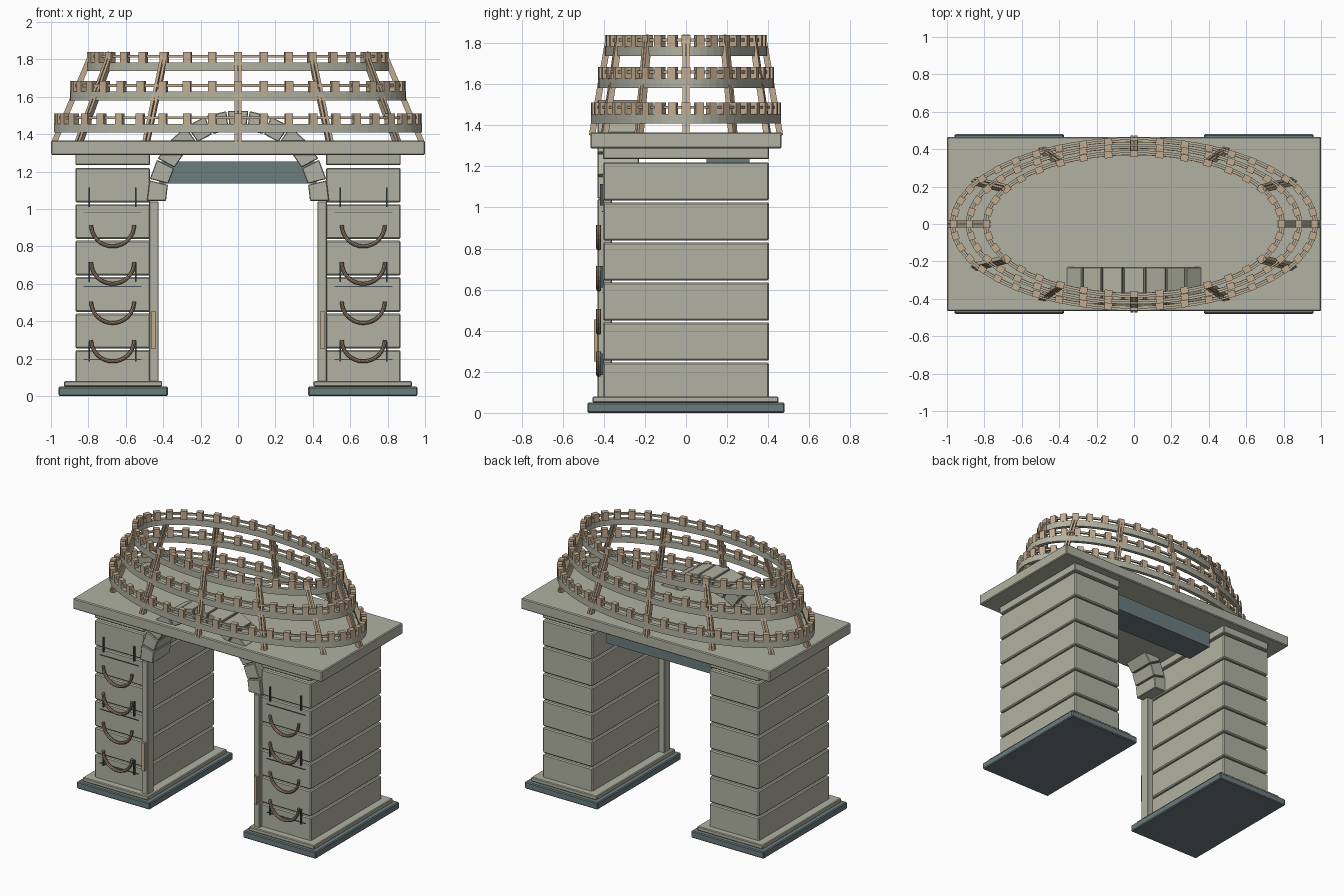
import bpy, bmesh, math
from mathutils import Vector, Matrix

if "Cube" in bpy.data.objects:
    bpy.data.objects.remove(bpy.data.objects["Cube"])


def mat(name, c):
    m = bpy.data.materials.new(name)
    m.diffuse_color = (*c, 1)
    m.use_nodes = True
    m.node_tree.nodes["Principled BSDF"].inputs["Base Color"].default_value = m.diffuse_color
    return m


STONE = mat("stone", (.44, .447, .36))
SLATE = mat("slate", (.145, .20, .205))
TAN = mat("tan wood", (.54, .41, .28))
BROWN = mat("brown wood", (.36, .255, .165))
IRON = mat("dark iron", (.07, .085, .09))


def finish(name, bm, m, bevel=0):
    bmesh.ops.recalc_face_normals(bm, faces=bm.faces)
    me = bpy.data.meshes.new(name)
    bm.to_mesh(me)
    bm.free()
    me.materials.append(m)
    ob = bpy.data.objects.new(name, me)
    bpy.context.collection.objects.link(ob)
    if bevel:
        b = ob.modifiers.new("bevel", 'BEVEL')
        b.width, b.segments = bevel, 1
    return ob


def add_box(bm, lo, hi):
    lo, hi = Vector(lo), Vector(hi)
    M = Matrix.Translation((lo + hi) / 2) @ Matrix.Diagonal((*(hi - lo), 1))
    bmesh.ops.create_cube(bm, size=1, matrix=M)


def box(name, x, y, z, m, bevel=0, side=0):
    """Box from ranges; side = -1 mirrors it in x."""
    if side == -1:
        x = (-x[1], -x[0])
    bm = bmesh.new()
    add_box(bm, (x[0], y[0], z[0]), (x[1], y[1], z[1]))
    return finish(name, bm, m, bevel)


def frame(o, ax, ay, az, size):
    """Matrix of a box with given axes and size."""
    R = Matrix((ax, ay, az)).transposed().to_4x4()
    return Matrix.Translation(o) @ R @ Matrix.Diagonal((*size, 1))


def sweep(name, rows, m, closed):
    """Joins equal cross-sections into a ring or a capped bar."""
    bm = bmesh.new()
    vs = [[bm.verts.new(p) for p in r] for r in rows]
    n, k = len(vs), len(vs[0])
    for i in range(n if closed else n - 1):
        a, b = vs[i], vs[(i + 1) % n]
        for j in range(k):
            bm.faces.new((a[j], a[(j + 1) % k], b[(j + 1) % k], b[j]))
    if not closed:
        bm.faces.new(vs[0])
        bm.faces.new(vs[-1])
    return finish(name, bm, m)


def ellipse_ring(name, a, b, z, t, h, m, n=72):
    """Upright elliptical band, thickness t and height h, centred on a, b, z."""
    rows = []
    for i in range(n):
        u = 2 * math.pi * i / n
        c, s = math.cos(u), math.sin(u)
        rows.append([((a + dr) * c, (b + dr) * s, z + dz) for dr, dz in
                     ((-t/2, -h/2), (t/2, -h/2), (t/2, h/2), (-t/2, h/2))])
    return sweep(name, rows, m, True)


# Piers with their feet, jambs and hangings
for side, tag in ((-1, "left"), (1, "right")):
    box(f"{tag}_plinth", (.375, .96), (-.48, .48), (0, .05), SLATE, .006, side)
    box(f"{tag}_plinth_step", (.405, .93), (-.455, .45), (.05, .08), STONE, .005, side)
    for i in range(6):
        z = .06 + .195 * i
        box(f"{tag}_course_{i+1}", (.47, .87), (-.404, .404), (z, z + .185), STONE, .007, side)
    box(f"{tag}_pier_cap", (.47, .87), (-.404, .404), (1.235, 1.30), STONE, .005, side)
    box(f"{tag}_jamb", (.425, .475), (-.43, -.36), (.07, 1.04), STONE, .004, side)
    box(f"{tag}_jamb_plate", (.44, .462), (-.447, -.428), (.25, .455), TAN, 0, side)

    # Hanging half-round swags
    for i, zb in enumerate((.79, .59, .38, .175)):
        rows = []
        for j in range(17):
            u = math.pi * (1 + j / 16)
            rows.append([(side * .67 + (.115 + .010 * math.cos(v)) * math.cos(u),
                          -.425 + .012 * math.sin(v),
                          zb + .125 + (.115 + .010 * math.cos(v)) * math.sin(u))
                         for v in [k * math.pi / 4 for k in range(8)]])
        sweep(f"{tag}_swag_{i+1}", rows, BROWN, False)

    # Iron pins and thin bars
    bm = bmesh.new()
    for zb, zp in ((.98, 1.01), (.585, .61), (.195, .185)):
        cx = side * .67
        add_box(bm, (cx - .155, -.410, zb - .002), (cx + .155, -.400, zb + .002))
        for px in (cx - .124, cx + .124):
            add_box(bm, (px - .004, -.418, zp), (px + .004, -.400, zp + .105))
    finish(f"{tag}_pins", bm, IRON)

# Slab over the piers and the lintel beneath it
box("top_slab", (-1, 1), (-.466, .466), (1.288, 1.366), STONE, .006)
box("lintel", (-.42, .42), (.10, .31), (1.136, 1.254), SLATE)

# Arch of thirteen wedge stones
N = 13
for i in range(N):
    a0 = math.pi * i / N + .008
    a1 = math.pi * (i + 1) / N - .008
    pts = [(r * math.cos(a), 1.04 + r * math.sin(a))
           for r, a in ((.385, a0), (.487, a0), (.487, a1), (.385, a1))]
    rows = [[(x, y, z) for x, z in pts] for y in (-.43, -.23)]
    ob = sweep(f"arch_stone_{i+1}", rows, STONE, False)
    b = ob.modifiers.new("bevel", 'BEVEL')
    b.width, b.segments = .004, 1

# Three elliptical hoops, each with a rail and a row of small blocks
HOOPS = ((.970, .450, 1.432, 44), (.886, .416, 1.604, 40), (.793, .381, 1.760, 36))
for k, (a, b, z, count) in enumerate(HOOPS):
    ellipse_ring(f"hoop_{k+1}", a, b, z, .026, .046, STONE)
    ellipse_ring(f"hoop_rail_{k+1}", a - .005, b - .005, z + .056, .014, .014, TAN)
    bm = bmesh.new()
    for i in range(count):
        u = 2 * math.pi * i / count
        nrm = Vector((math.cos(u) / a, math.sin(u) / b, 0)).normalized()
        o = Vector(((a - .005) * math.cos(u), (b - .005) * math.sin(u), z + .049))
        M = frame(o, nrm, Vector((-nrm.y, nrm.x, 0)), Vector((0, 0, 1)), (.036, .042, .060))
        bmesh.ops.create_cube(bm, size=1, matrix=M)
    finish(f"hoop_blocks_{k+1}", bm, TAN)

# Leaning ribs, each a pair of sticks
for i in range(12):
    u = math.pi * i / 6
    p = Vector((.985 * math.cos(u), .458 * math.sin(u), 1.35))
    q = Vector((.780 * math.cos(u), .375 * math.sin(u), 1.835))
    az = (q - p).normalized()
    nrm = Vector((math.cos(u) / .88, math.sin(u) / .42, 0)).normalized()
    ay = az.cross(nrm).normalized()
    ax = ay.cross(az)
    bm = bmesh.new()
    for s in (-.010, .010):
        M = frame((p + q) / 2 + ay * s, ax, ay, az, (.030, .015, (q - p).length))
        bmesh.ops.create_cube(bm, size=1, matrix=M)
    finish(f"rib_{i+1}", bm, TAN)
